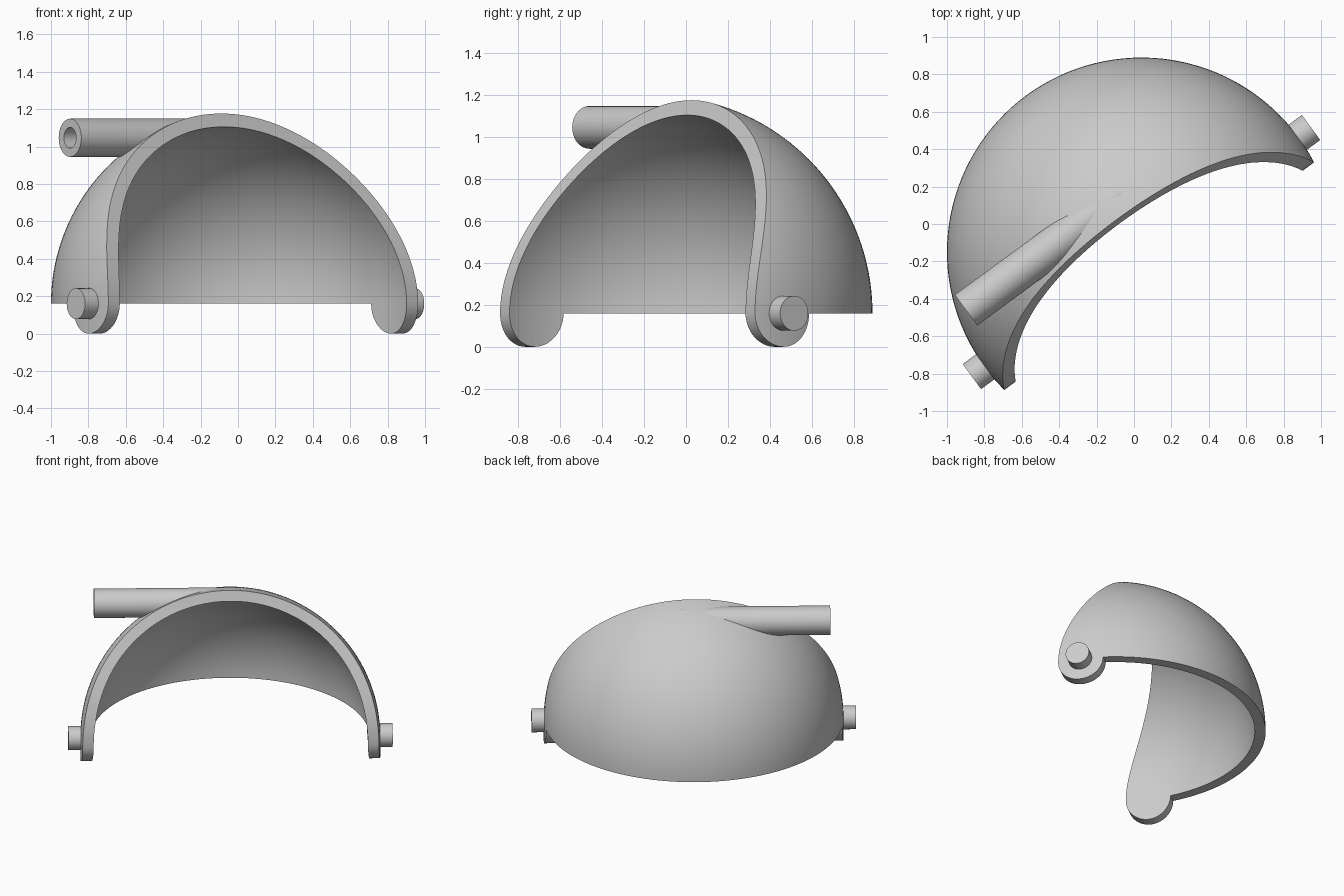
import bpy, bmesh, math
from mathutils import Vector, Matrix
from mathutils.geometry import interpolate_bezier

if "Cube" in bpy.data.objects:
    bpy.data.objects.remove(bpy.data.objects["Cube"])

R_OUT, R_IN, LUG = 1.04, 0.965, 0.16
PLACE = Matrix.Translation((0.04, -0.15, LUG)) @ Matrix.Rotation(math.radians(36.3), 4, 'Z')

grey = bpy.data.materials.new("light_grey")
grey.use_nodes = True
COLOUR = (0.6, 0.6, 0.6, 1)
grey.diffuse_color = COLOUR
grey.node_tree.nodes["Principled BSDF"].inputs["Base Color"].default_value = COLOUR


def make(name, bm):
    bmesh.ops.recalc_face_normals(bm, faces=bm.faces)
    mesh = bpy.data.meshes.new(name)
    bm.to_mesh(mesh)
    bm.free()
    mesh.materials.append(grey)
    obj = bpy.data.objects.new(name, mesh)
    bpy.context.collection.objects.link(obj)
    obj.matrix_world = PLACE
    return obj


def select(obj):
    bpy.ops.object.select_all(action='DESELECT')
    obj.select_set(True)
    bpy.context.view_layer.objects.active = obj


def boolean(obj, cutter, operation):
    cutter.hide_render = True
    mod = obj.modifiers.new("cut", 'BOOLEAN')
    mod.operation, mod.object, mod.solver = operation, cutter, 'EXACT'
    select(obj)
    bpy.ops.object.modifier_apply(modifier=mod.name)
    bpy.data.objects.remove(cutter)


def smooth(obj):
    select(obj)
    bpy.ops.object.shade_smooth_by_angle(angle=math.radians(30))


def lathe(name, profile, steps=128):
    """Spin an (r, z) profile about the vertical axis."""
    bm = bmesh.new()
    verts = [bm.verts.new((r, 0, z)) for r, z in profile]
    edges = [bm.edges.new(pair) for pair in zip(verts, verts[1:])]
    bmesh.ops.spin(bm, geom=verts + edges, cent=(0, 0, 0), axis=(0, 0, 1),
                   angle=math.tau, steps=steps)
    bmesh.ops.remove_doubles(bm, verts=bm.verts, dist=1e-4)
    return make(name, bm)


def rod(name, x0, x1, y, z, radius):
    """Cylinder running along the hinge axis."""
    bm = bmesh.new()
    matrix = Matrix.Translation(((x0 + x1) / 2, y, z)) @ Matrix.Rotation(math.pi / 2, 4, 'Y')
    bmesh.ops.create_cone(bm, cap_ends=True, segments=48, radius1=radius, radius2=radius,
                          depth=abs(x1 - x0), matrix=matrix)
    return make(name, bm)


def arc(radius, start, end, n):
    angles = [math.radians(start + (end - start) * i / n) for i in range(n + 1)]
    return [(radius * math.cos(a), radius * math.sin(a)) for a in angles]


# Domed shell with a short straight skirt for the hinge lugs
outer = [(0, R_OUT)] + arc(R_OUT, 90, 0, 40)[1:] + [(R_OUT, -0.3)]
inner = [(R_IN, -0.3)] + arc(R_IN, 0, 90, 40)[:-1] + [(0, R_IN)]
shell = lathe("visor_shell", outer + inner)

# Side outline: S-curved front edge, flat back rim and round lugs
curve = interpolate_bezier(Vector((-LUG, 0, 0)), Vector((-LUG, 0.3, 0)),
                           Vector((0.08, 0.62, 0)), Vector((0.22, 1.02, 0)), 32)
outline = [(p.x, p.y) for p in curve]
outline += [(0.3, 1.2), (1.3, 1.2), (1.3, 0)] + arc(LUG, 0, -180, 32)[:-1]
bm = bmesh.new()
face = bm.faces.new([bm.verts.new((-1.3, y, z)) for y, z in outline])
side = bmesh.ops.extrude_face_region(bm, geom=[face])
bmesh.ops.translate(bm, vec=(2.6, 0, 0),
                    verts=[v for v in side["geom"] if isinstance(v, bmesh.types.BMVert)])
boolean(shell, make("outline_cutter", bm), 'INTERSECT')
smooth(shell)

# Hinge pins
for name, s in (("left_pin", 1), ("right_pin", -1)):
    smooth(rod(name, s * 1.0, s * 1.125, 0, 0, 0.083))

# Hollow tube fused tangentially into the dome
tube = rod("side_tube", -0.94, 0.1, 0.305, 0.887, 0.102)
boolean(tube, rod("bore_cutter", -1.1, -0.05, 0.305, 0.887, 0.055), 'DIFFERENCE')
core = lathe("core_cutter", [(0, 1.01)] + arc(1.01, 90, -90, 64)[1:-1] + [(0, -1.01)])
boolean(tube, core, 'DIFFERENCE')
smooth(tube)
